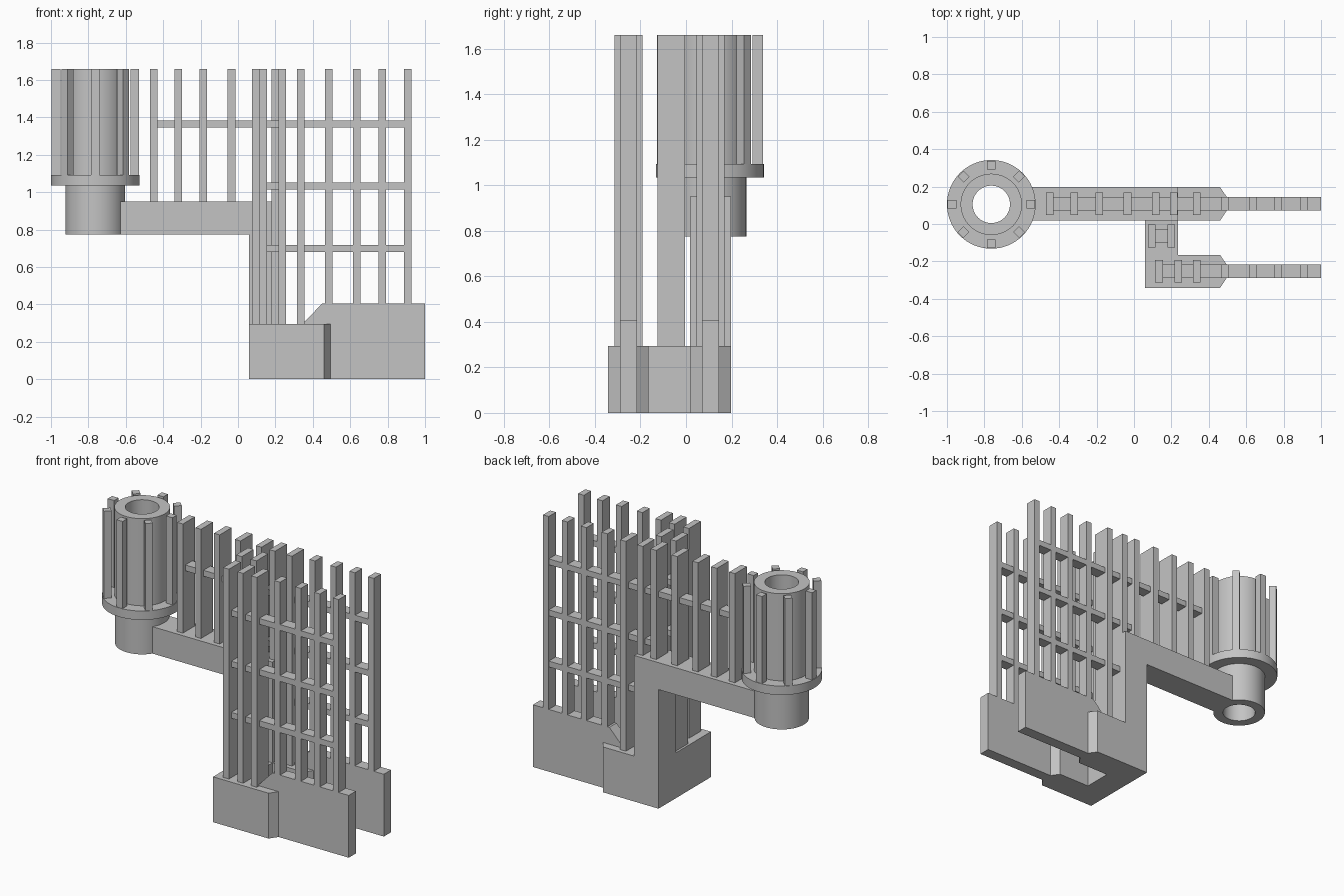
import bpy, bmesh, math
from mathutils import Matrix

cube = bpy.data.objects.get("Cube")
if cube:
    bpy.data.objects.remove(cube, do_unlink=True)

grey = bpy.data.materials.new("plain grey")
grey.use_nodes = True
grey.diffuse_color = (0.55, 0.55, 0.55, 1)
grey.node_tree.nodes["Principled BSDF"].inputs["Base Color"].default_value = (0.55, 0.55, 0.55, 1)

TOP = 1.66          # top of every post
BASE = 0.295        # top of the base
BLADE = 0.405       # top of the thin plates
ARM = 0.95          # top of the arm
BACK, FRONT, MID = 0.108, -0.253, -0.065   # row centres in y


def finish(bm, name):
    bmesh.ops.recalc_face_normals(bm, faces=bm.faces)
    mesh = bpy.data.meshes.new(name)
    bm.to_mesh(mesh)
    bm.free()
    mesh.materials.append(grey)
    obj = bpy.data.objects.new(name, mesh)
    bpy.context.collection.objects.link(obj)
    return obj


def prism(name, points, direction):
    """Extrude a closed outline along a direction."""
    bm = bmesh.new()
    face = bm.faces.new([bm.verts.new(p) for p in points])
    geom = bmesh.ops.extrude_face_region(bm, geom=[face])["geom"]
    bmesh.ops.translate(bm, vec=direction, verts=[v for v in geom if isinstance(v, bmesh.types.BMVert)])
    return finish(bm, name)


def box(name, x0, x1, y0, y1, z0, z1):
    return prism(name, [(x0, y0, z0), (x1, y0, z0), (x1, y1, z0), (x0, y1, z0)], (0, 0, z1 - z0))


def post(name, x, y, depth, z0, width=0.041):
    return box(name, x - width / 2, x + width / 2, y - depth / 2, y + depth / 2, z0, TOP)


# C-shaped base with chamfered arm ends
base_plan = [(0.06, -0.342), (0.46, -0.342), (0.495, -0.29), (0.495, -0.216), (0.46, -0.165),
             (0.235, -0.165), (0.235, 0.018), (0.46, 0.018), (0.495, 0.07), (0.495, 0.146),
             (0.46, 0.197), (0.06, 0.197)]
prism("base", [(x, y, 0) for x, y in base_plan], (0, 0, BASE))

# Column and side arm
arm_side = [(0.06, BASE), (0.235, BASE), (0.235, ARM), (-0.64, ARM), (-0.64, 0.775), (0.06, 0.775)]
prism("column_and_arm", [(x, 0.018, z) for x, z in arm_side], (0, 0.179, 0))

# Thin plates, their narrow posts, and the wide posts on the base
blade_side = [(0.345, 0), (1, 0), (1, BLADE), (0.45, BLADE), (0.345, BASE)]
for row, y in (("back", BACK), ("front", FRONT)):
    prism(row + "_plate", [(x, y - 0.037, z) for x, z in blade_side], (0, 0.074, 0))
    for x in (0.485, 0.635, 0.772, 0.907):
        post(row + "_narrow_post", x, y, 0.074, BLADE)
    post(row + "_wide_post", 0.335, y, 0.122, BASE)
    for z in (0.7, 1.033, 1.365):
        start = -0.45 if row == "back" and z > 1.2 else 0.14
        box(row + "_rail", start, 0.9, y - 0.036, y + 0.036, z - 0.019, z + 0.019)

for x in (-0.45, -0.32, -0.185, -0.035, 0.116, 0.213):
    post("arm_post", x, BACK, 0.122, ARM)
for x in (0.134, 0.237):
    post("front_wide_post", x, FRONT, 0.122, BASE)
for x in (0.095, 0.2):
    post("middle_post", x, MID, 0.122, BASE)
for z in (0.7, 1.033, 1.365):
    box("middle_rail", 0.1, 0.195, MID - 0.036, MID + 0.036, z - 0.019, z + 0.019)

# Hollow flanged tube, turned from a profile
CX, CY = -0.763, 0.105
profile = [(0.1, 0.775), (0.16, 0.775), (0.16, 1.035), (0.237, 1.035),
           (0.237, 1.093), (0.164, 1.093), (0.164, TOP), (0.1, TOP)]
bm = bmesh.new()
ring = [bm.verts.new((r, 0, z)) for r, z in profile]
edges = [bm.edges.new((ring[i - 1], ring[i])) for i in range(len(ring))]
bmesh.ops.spin(bm, geom=ring + edges, cent=(0, 0, 0), axis=(0, 0, 1),
               angle=math.tau, steps=64, use_merge=True)
bmesh.ops.remove_doubles(bm, verts=bm.verts, dist=0.0001)
bmesh.ops.translate(bm, vec=(CX, CY, 0), verts=bm.verts)
tube = finish(bm, "flanged_tube")
bpy.ops.object.select_all(action="DESELECT")
tube.select_set(True)
bpy.context.view_layer.objects.active = tube
bpy.ops.object.shade_smooth_by_angle(angle=math.radians(35))

# Ring of posts standing on the flange
for i in range(8):
    stake = post("flange_post", 0.21, 0, 0.044, 1.093, 0.046)
    stake.data.transform(Matrix.Translation((CX, CY, 0)) @ Matrix.Rotation(i * math.tau / 8, 4, "Z"))
